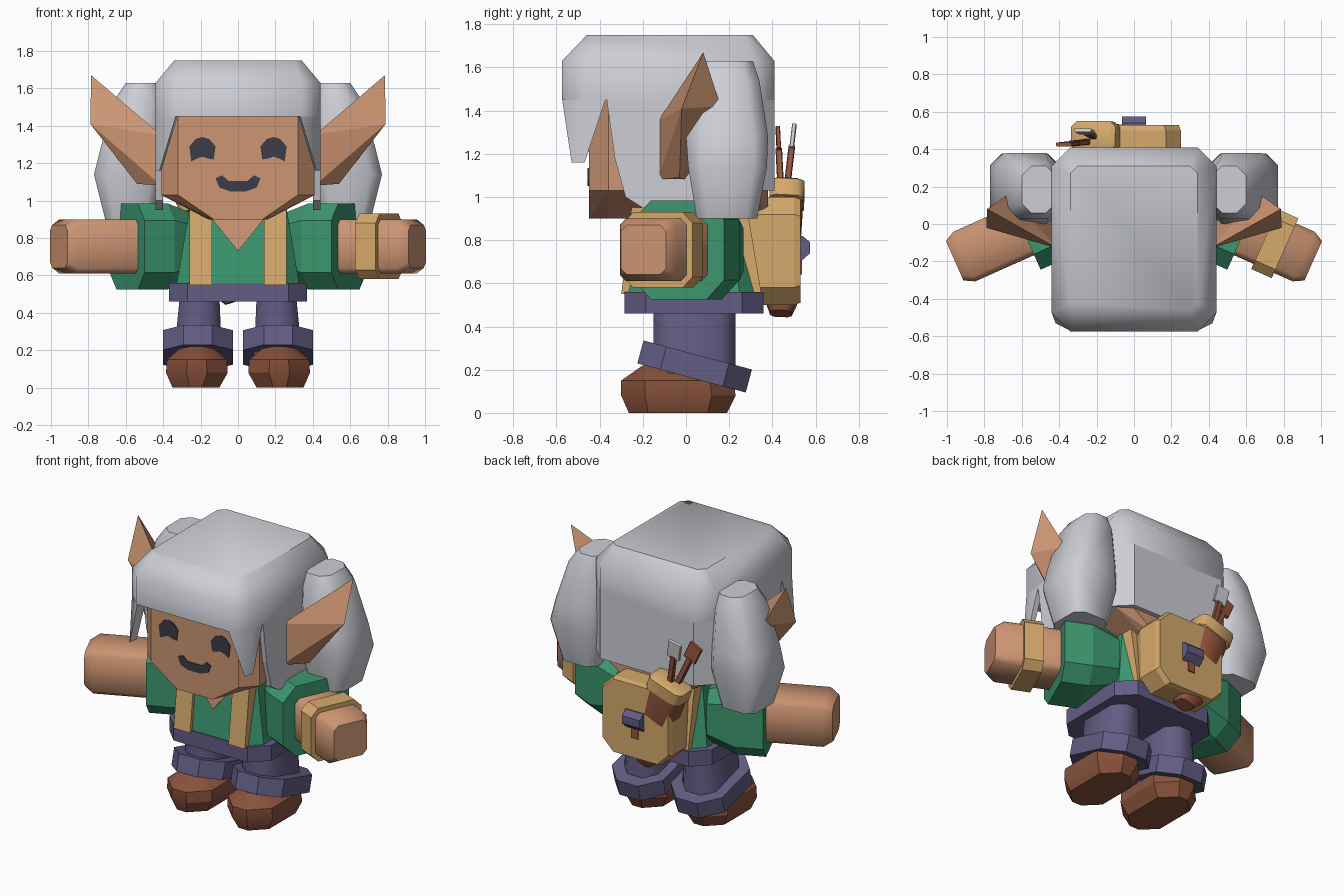
import bpy, bmesh, math
from mathutils import Matrix, Vector

cube = bpy.data.objects.get("Cube")
if cube:
    bpy.data.objects.remove(cube)


def material(name, r, g, b):
    m = bpy.data.materials.new(name)
    m.diffuse_color = (r, g, b, 1)
    m.use_nodes = True
    m.node_tree.nodes["Principled BSDF"].inputs["Base Color"].default_value = (r, g, b, 1)
    return m


SKIN = material("skin", .61, .3, .17)
HAIR = material("silver hair", .61, .62, .67)
GREEN = material("green cloth", .045, .31, .16)
GOLD = material("tan leather", .67, .4, .15)
PURPLE = material("purple cloth", .125, .11, .23)
BROWN = material("brown shoe", .25, .085, .045)
RUST = material("red brown leather", .3, .09, .045)
DARK = material("dark features", .045, .045, .065)
STEEL = material("steel", .62, .63, .66)


def finish(name, bm, mat, angle):
    bmesh.ops.recalc_face_normals(bm, faces=bm.faces)
    mesh = bpy.data.meshes.new(name)
    bm.to_mesh(mesh)
    bm.free()
    mesh.materials.append(mat)
    obj = bpy.data.objects.new(name, mesh)
    bpy.context.collection.objects.link(obj)
    if angle:
        bpy.ops.object.select_all(action='DESELECT')
        obj.select_set(True)
        bpy.context.view_layer.objects.active = obj
        bpy.ops.object.shade_smooth_by_angle(angle=math.radians(angle))
    return obj


def hull(name, mat, points, matrix=Matrix(), side=1, angle=0):
    """Convex solid around points, optionally placed and mirrored."""
    bm = bmesh.new()
    for p in points:
        v = matrix @ Vector(p)
        bm.verts.new((v.x * side, v.y, v.z))
    result = bmesh.ops.convex_hull(bm, input=bm.verts)
    loose = [v for v in bm.verts if not v.link_faces]
    bmesh.ops.delete(bm, geom=loose, context='VERTS')
    bmesh.ops.dissolve_limit(bm, angle_limit=math.radians(1), verts=bm.verts, edges=bm.edges)
    return finish(name, bm, mat, angle)


def ring(x0, x1, y0, y1, c, z):
    """Rectangle with cut corners at height z."""
    return [(x0 + c, y0, z), (x1 - c, y0, z), (x1, y0 + c, z), (x1, y1 - c, z),
            (x1 - c, y1, z), (x0 + c, y1, z), (x0, y1 - c, z), (x0, y0 + c, z)]


def block(hx, hy, c, z0, z1):
    return ring(-hx, hx, -hy, hy, c, z0) + ring(-hx, hx, -hy, hy, c, z1)


def swept(profile, x0, x1):
    return [(x, y, z) for x in (x0, x1) for y, z in profile]


def face_plate(name, outline, cx, cz, side=1):
    """Thin painted detail on the face."""
    bm = bmesh.new()
    f = bm.faces.new([bm.verts.new((side * (cx + x), -.448, cz + z)) for x, z in outline])
    new = bmesh.ops.extrude_face_region(bm, geom=[f])["geom"]
    bmesh.ops.translate(bm, vec=(0, -.008, 0), verts=[v for v in new if isinstance(v, bmesh.types.BMVert)])
    finish(name, bm, DARK, 0)


# Head: narrower face plane, full-width cheeks, rounded-off back
head = []
for y, w, chin in ((-.45, .32, .13), (-.36, .41, .16), (.32, .41, .16), (.38, .32, .13)):
    for s in (1, -1):
        head += [(s * chin, y, .9), (s * w, y, 1.03), (s * w, y, 1.6)]
hull("head", SKIN, head)

# Hair: cap, back panel, side panels and front locks
hull("hair_cap", HAIR, ring(-.34, .34, -.46, .31, .04, 1.75)
     + ring(-.44, .44, -.575, .41, .1, 1.63) + ring(-.44, .44, -.575, .41, .1, 1.45), angle=50)
hull("hair_back", HAIR, ring(-.44, .44, .1, .41, .1, 1.03) + ring(-.44, .44, .1, .41, .1, 1.5))

EAR = [(.41, -.13, 1.35), (.41, -.13, 1.08), (.54, -.03, 1.09), (.41, 0, 1.08),
       (.79, -.02, 1.41), (.785, .08, 1.67), (.67, .16, 1.42)]
EYE = [(-.07, .02), (-.035, .06), (0, .07), (.035, .06), (.07, .02),
       (.06, -.06), (.03, -.045), (0, -.035), (-.03, -.045), (-.06, -.05)]
PANEL = [(-.37, 1.47), (-.33, 1.18), (-.28, 1), (-.2, .95), (0, .96), (.31, 1.03), (.31, 1.5)]

for side, word in ((1, "left"), (-1, "right")):
    hull(word + "_hair_panel", HAIR, swept(PANEL, .4, .44), side=side)
    hull(word + "_front_lock", HAIR, [
        (.33, -.575, 1.46), (.44, -.475, 1.46), (.32, -.5, 1.46), (.4, -.37, 1.46), (.44, -.37, 1.46),
        (.42, -.53, 1.16), (.44, -.47, 1.16), (.41, -.47, 1.16)], side=side, angle=40)
    hull(word + "_pigtail", HAIR, ring(.42, .6, .06, .31, .05, 1.63) + ring(.4, .66, .03, .34, .06, 1.54)
         + ring(.4, .735, 0, .38, .07, 1.28) + ring(.4, .77, .01, .375, .06, 1.14)
         + ring(.45, .71, .05, .33, .05, .9), side=side, angle=50)
    hull(word + "_ear", SKIN, EAR, side=side)
    face_plate(word + "_eye", EYE, .19, 1.27, side)

    # Arm frame: local z runs out along the arm, local y is up
    out, back = Vector((.914, -.407, 0)), Vector((.407, .914, 0))
    arm = Matrix((back, (0, 0, 1), out)).transposed().to_4x4()
    arm.translation = back * .21 + Vector((0, 0, .755))
    hull(word + "_arm", SKIN, block(.145, .145, .03, .3, .9) + block(.115, .115, .03, .9, .955),
         arm, side, angle=50)
    hull(word + "_sleeve", GREEN, block(.17, .17, .07, .2, .28) + block(.23, .23, .09, .38, .555), arm, side)
    if side == 1:
        hull("left_bracer", GOLD, block(.175, .175, .05, .67, .79), arm, side)

    # Leg, tilted trouser cuff and shoe
    hull(word + "_leg", PURPLE, ring(.1, .31, -.15, .23, .06, .5) + ring(.085, .345, -.15, .23, .07, .15),
         side=side, angle=50)
    cuff = Matrix.Translation((.215, .04, .215)) @ Matrix.Rotation(math.radians(-15), 4, 'X')
    hull(word + "_cuff", PURPLE, block(.187, .26, .11, -.055, .055), cuff, side)
    hull(word + "_shoe", BROWN, ring(.1, .35, -.265, .19, .09, 0) + ring(.055, .385, -.3, .23, .11, .08)
         + ring(.06, .38, -.3, .22, .11, .15) + ring(.14, .3, -.2, .12, .06, .22), side=side, angle=30)

    # Shoulder strap wrapping the torso
    hull(word + "_strap", GOLD, swept([(-.3, .55), (-.25, .97), (.28, .97), (.35, .55)], .14, .26), side=side)

face_plate("mouth", [(-.12, .03), (-.085, .045), (-.05, .015), (.05, .015), (.085, .045), (.12, .03),
                     (.1, -.02), (.045, -.04), (-.045, -.04), (-.1, -.02)], 0, 1.09)

# Torso, open collar and belt
hull("torso", GREEN, ring(-.33, .33, -.28, .33, .08, .54) + ring(-.26, .26, -.23, .26, .06, .96))
hull("open_collar", SKIN, [(x, y + d, z) for d in (0, .03)
                           for x, y, z in ((-.17, -.243, .94), (.17, -.243, .94), (0, -.266, .73))])
hull("belt", PURPLE, ring(-.37, .37, -.285, .36, .1, .46) + ring(-.37, .37, -.285, .36, .1, .56))

# Backpack with clasp: local z points backwards
pack = Matrix.Translation((0, 0, .75)) @ Matrix.Rotation(math.radians(-90), 4, 'X')
hull("backpack", GOLD, block(.21, .22, .06, .26, .3) + block(.25, .25, .08, .36, .5)
     + block(.24, .24, .08, .5, .53), pack)
hull("pack_clasp", PURPLE, swept([(.5, .82), (.54, .82), (.575, .79), (.575, .74), (.53, .7), (.5, .7)], -.065, .065))
hull("clasp_tab", RUST, swept([(.5, .72), (.537, .72), (.537, .64), (.5, .64)], -.025, .025))


def along(start, end):
    """Frame at start with local z aimed at end."""
    a, b = Vector(start), Vector(end)
    z = (b - a).normalized()
    x = Vector((0, 1, 0)).cross(z).normalized()
    m = Matrix((x, z.cross(x), z)).transposed().to_4x4()
    m.translation = a
    return m


# Slanted quiver with a padded rim
quiver = along((-.02, .44, .46), (-.22, .47, 1.05))
hull("quiver", RUST, block(.05, .05, .02, 0, .01) + block(.09, .07, .03, .06, .08)
     + block(.115, .075, .04, .5, .58), quiver, angle=50)
hull("quiver_rim", GOLD, block(.125, .08, .03, .54, .62) + block(.105, .065, .02, .53, .63), quiver, angle=50)

# Tools standing in the quiver
for name, mat, start, end in (("paddle", RUST, (-.24, .44, 1.02), (-.38, .425, 1.32)),
                              ("chisel", STEEL, (-.21, .465, 1.02), (-.28, .505, 1.36))):
    tool = along(start, end)
    hull(name + "_handle", RUST, block(.018, .015, .004, 0, .22), tool)
    hull(name + "_blade", mat, block(.045, .01, .003, .21, .32), tool)
